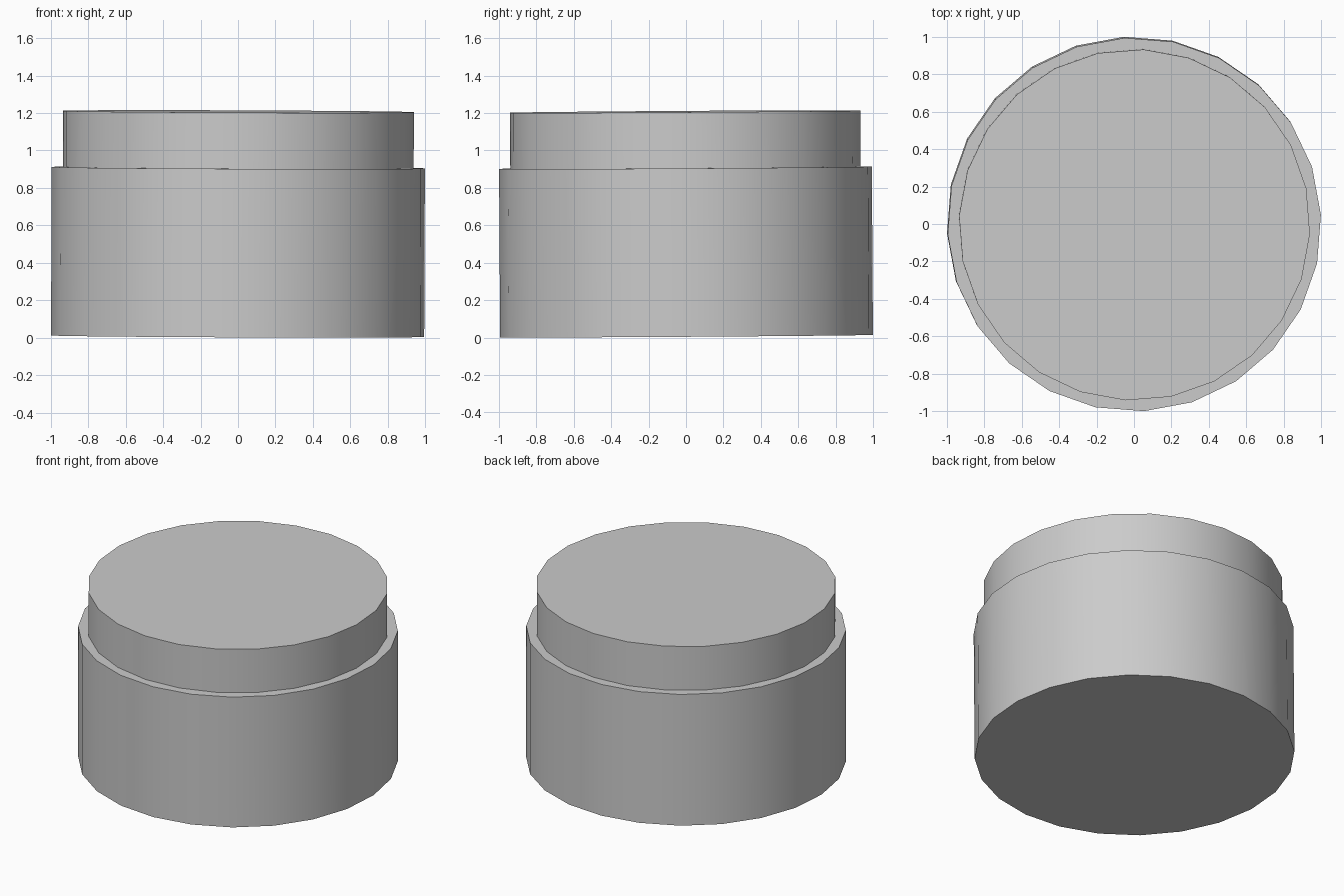
import bpy
import math
from mathutils import Matrix, Vector

cube = bpy.data.objects.get("Cube")
if cube:
    bpy.data.objects.remove(cube, do_unlink=True)

SIDES = 24

# Plain grey used on every part
grey = bpy.data.materials.new("plain_grey")
grey.use_nodes = True
colour = (0.6, 0.6, 0.6, 1)
grey.diffuse_color = colour
grey.node_tree.nodes["Principled BSDF"].inputs["Base Color"].default_value = colour

# The whole jar leans very slightly to the front left
axis = Vector((0.004, -0.0065, 1)).normalized()
lean = Vector((0, 0, 1)).rotation_difference(axis).to_matrix().to_4x4()
place = Matrix.Translation((-0.002, 0.003, 0.008)) @ lean


def drum(name, radius, bottom, top, turn):
    """Smooth-sided closed cylinder with crisp rims."""
    bpy.ops.mesh.primitive_cylinder_add(vertices=SIDES, radius=radius, depth=top - bottom)
    obj = bpy.context.object
    obj.name = name
    obj.data.transform(place @ Matrix.Translation((0, 0, (bottom + top) / 2))
                       @ Matrix.Rotation(math.radians(turn), 4, "Z"))
    obj.data.materials.append(grey)
    bpy.ops.object.shade_smooth_by_angle(angle=math.radians(30))
    return obj


# Wide body, and the narrower lid standing on it
drum("body", 0.998, 0, 0.9, 3)
drum("lid", 0.938, 0.9, 1.2, -3)
